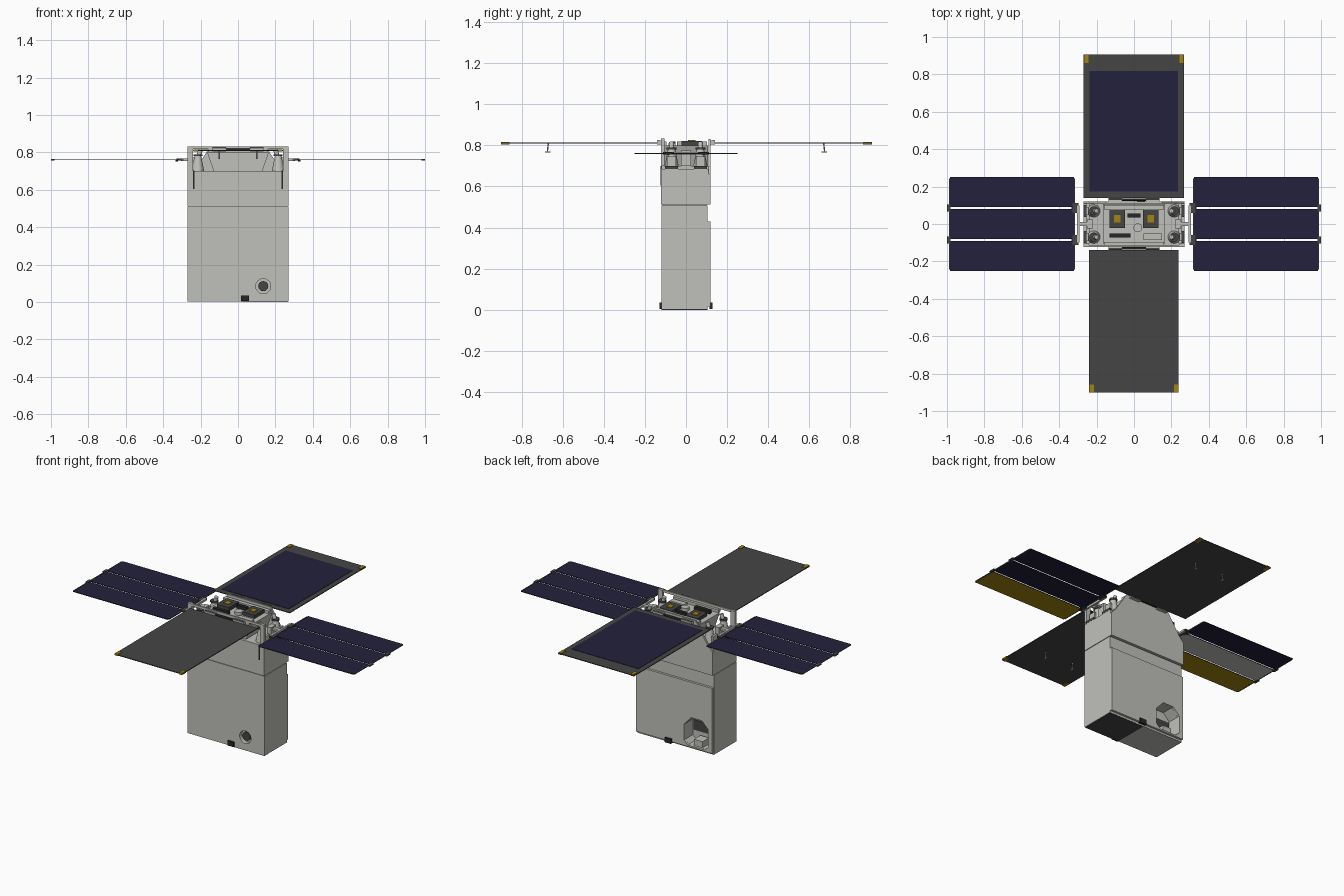
import bpy, bmesh, math
from mathutils import Vector

cube = bpy.data.objects.get("Cube")
if cube:
    bpy.data.objects.remove(cube, do_unlink=True)


def material(name, r, g, b):
    m = bpy.data.materials.new(name)
    m.use_nodes = True
    m.diffuse_color = (r, g, b, 1)
    m.node_tree.nodes["Principled BSDF"].inputs["Base Color"].default_value = (r, g, b, 1)
    return m


SHELL = material("pale_grey_metal", 0.53, 0.53, 0.50)
DARK = material("dark_grey", 0.06, 0.06, 0.06)
NAVY = material("solar_navy", 0.016, 0.015, 0.045)
GOLD = material("gold", 0.36, 0.23, 0.005)
BLACK = material("black_fitting", 0.02, 0.02, 0.02)


def finish(name, bm, mats):
    bmesh.ops.recalc_face_normals(bm, faces=bm.faces)
    me = bpy.data.meshes.new(name)
    bm.to_mesh(me)
    bm.free()
    for m in mats:
        me.materials.append(m)
    ob = bpy.data.objects.new(name, me)
    bpy.context.collection.objects.link(ob)
    return ob


def box(name, x, y, z, mat=SHELL, under=None):
    """Box from (min, max) ranges; 'under' colours the downward face."""
    bm = bmesh.new()
    bmesh.ops.create_cube(bm, size=1)
    for v in bm.verts:
        v.co = Vector([r[0] if c < 0 else r[1] for c, r in zip(v.co, (x, y, z))])
    ob = finish(name, bm, [mat, under or mat])
    for p in ob.data.polygons:
        p.material_index = 1 if p.normal.z < -0.5 else 0
    return ob


def slab(name, outline, y, mat=SHELL):
    """Extrude an x-z outline along y."""
    bm = bmesh.new()
    f = bm.faces.new([bm.verts.new((px, y[0], pz)) for px, pz in outline])
    r = bmesh.ops.extrude_face_region(bm, geom=[f])
    moved = [v for v in r["geom"] if isinstance(v, bmesh.types.BMVert)]
    bmesh.ops.translate(bm, verts=moved, vec=(0, y[1] - y[0], 0))
    return finish(name, bm, [mat])


def rod(name, a, b, r, mat=SHELL, r2=None, sides=20):
    """Cylinder or cone between two points."""
    a, b = Vector(a), Vector(b)
    bm = bmesh.new()
    bmesh.ops.create_cone(bm, cap_ends=True, segments=sides, radius1=r,
                          radius2=r if r2 is None else r2, depth=(b - a).length)
    q = (b - a).to_track_quat("Z", "Y")
    for v in bm.verts:
        v.co = q @ v.co + (a + b) / 2
    return finish(name, bm, [mat])


def cut(target, cutter):
    m = target.modifiers.new("cut", "BOOLEAN")
    m.operation = "DIFFERENCE"
    m.solver = "EXACT"
    m.object = cutter
    cutter.hide_render = True
    cutter.hide_viewport = True
    cutter.display_type = "WIRE"


def around(c, h):
    return (c - h, c + h)


# Lower body with a round front port and a chamfered back window
body = box("lower_body", (-0.27, 0.27), (-0.12, 0.105), (0.003, 0.508))
cover = box("back_cover", (-0.268, 0.268), (0.1055, 0.12), (0.015, 0.43))
cut(body, rod("port_cutter", (0.135, -0.2, 0.085), (0.135, -0.095, 0.085), 0.04, sides=32))
window = [(-0.24, 0.05), (-0.215, 0.025), (-0.095, 0.025), (-0.07, 0.05),
          (-0.07, 0.15), (-0.12, 0.205), (-0.195, 0.205), (-0.24, 0.16)]
opening = slab("window_cutter", window, (0.03, 0.2))
cut(body, opening)
cut(cover, opening)
rod("port_lens", (0.135, -0.108, 0.085), (0.135, -0.09, 0.085), 0.027, DARK)
box("window_back_panel", (-0.235, -0.075), (0.029, 0.034), (0.085, 0.15), DARK)
box("window_instrument", (-0.19, -0.13), (0.04, 0.105), (0.026, 0.065))
box("bottom_plate", (0.02, 0.268), (-0.118, 0.104), (0, 0.004), DARK)
for y in (-0.122, 0.122):
    box("bottom_connector", around(0.038, 0.022), around(y, 0.008), (0.005, 0.035), BLACK)

# Upper body section, above a thin seam
box("seam_core", (-0.266, 0.266), (-0.116, 0.102), (0.506, 0.514), DARK)
box("upper_body", (-0.27, 0.27), (-0.117, 0.11), (0.512, 0.65))
box("upper_deck", (-0.24, 0.24), (-0.117, 0.112), (0.65, 0.70))
box("front_plate", (-0.27, 0.27), (-0.122, -0.117), (0.512, 0.70))
box("front_top_bar", (-0.27, 0.27), (-0.122, -0.112), (0.818, 0.833))
slab("back_plate", [(-0.27, 0.512), (0.27, 0.512), (0.27, 0.66), (0.235, 0.70),
                    (0.15, 0.83), (-0.15, 0.83), (-0.235, 0.70), (-0.27, 0.66)],
     (0.11, 0.12))

# Instrument block on the deck
slab("instrument_block", [(-0.13, 0.70), (0.13, 0.70), (0.165, 0.80), (-0.165, 0.80)],
     (-0.105, 0.108))
for y in (-0.108, 0.09):
    box("block_rail", (-0.16, 0.16), around(y, 0.012), (0.80, 0.818))
box("deck_latch_long", around(-0.075, 0.055), around(-0.062, 0.011), (0.80, 0.82), BLACK)
box("deck_latch_short", around(0, 0.036), around(0.046, 0.01), (0.80, 0.822), BLACK)
rod("deck_sensor", (0.02, -0.02, 0.80), (0.02, -0.02, 0.82), 0.024)
box("deck_module", around(0.1, 0.05), around(-0.068, 0.017), (0.80, 0.812))

for s in (-1, 1):
    box("front_post", around(s * 0.255, 0.015), (-0.122, -0.105), (0.70, 0.833))
    box("side_rail", around(s * 0.262, 0.008), (-0.117, 0.11), (0.65, 0.685))
    box("patch_antenna", around(s * 0.09, 0.042), around(0.028, 0.05), (0.80, 0.822), DARK)
    box("patch_centre", around(s * 0.09, 0.017), around(0.028, 0.019), (0.822, 0.826), GOLD)
    box("front_slot", around(s * 0.236, 0.004), (-0.124, -0.121), (0.605, 0.70), BLACK)
    # Deployment fittings at the four corners
    for y in (-0.07, 0.07):
        rod("corner_strut", (s * 0.235, y, 0.70), (s * 0.2, y, 0.815), 0.012)
        rod("corner_cone", (s * 0.215, y, 0.70), (s * 0.215, y, 0.78), 0.034, r2=0.018)
        rod("corner_cap", (s * 0.215, y, 0.78), (s * 0.215, y, 0.79), 0.024, DARK)
        box("side_bracket", around(s * 0.262, 0.009), around(y, 0.032), (0.685, 0.70), DARK)
        box("bracket_ear", around(s * 0.25, 0.006), around(y, 0.022), (0.70, 0.745))

# Three-strip side wings
STRIPS = ((-0.25, -0.09), (-0.08, 0.08), (0.09, 0.25))
for s, side in ((-1, "right"), (1, "left")):
    unders = (GOLD, SHELL if s < 0 else NAVY, NAVY)
    for span, under in zip(STRIPS, unders):
        box(side + "_wing_strip", sorted((s * 0.32, s * 0.985)), span, (0.759, 0.763), NAVY, under)
        for x in (0.3175, 0.9875):
            box(side + "_strip_edge", around(s * x, 0.0025),
                (span[0] + 0.008, span[1] - 0.008), (0.758, 0.764), DARK)
    for y in (-0.085, 0.085):
        box(side + "_inner_hinge", around(s * 0.312, 0.016), around(y, 0.026), (0.756, 0.767), DARK)
        box(side + "_outer_hinge", around(s * 0.991, 0.009), around(y, 0.018), (0.757, 0.765), DARK)
        rod(side + "_hinge_pin", (s * 0.32, y, 0.757), (s * 0.335, y, 0.757), 0.006, BLACK)
    box(side + "_root_bar", around(s * 0.298, 0.006), (-0.1, 0.1), (0.755, 0.768))
    box(side + "_wing_arm", sorted((s * 0.235, s * 0.3)), around(0, 0.011), (0.753, 0.767))
    box(side + "_arm_mount", around(s * 0.235, 0.015), around(0, 0.025), (0.70, 0.775))

# Front and back panels, with gold corner tabs and hinges
box("front_panel", (-0.24, 0.237), (-0.90, -0.14), (0.808, 0.813), DARK)
box("back_panel", (-0.27, 0.266), (0.14, 0.905), (0.808, 0.813), DARK)
box("back_panel_cells", (-0.238, 0.234), (0.175, 0.818), (0.813, 0.815), NAVY)
for s in (-1, 1):
    for x, y in ((0.226, -0.88), (0.253, 0.883)):
        box("corner_tab", around(s * x, 0.011), around(y, 0.021), (0.805, 0.817), GOLD)
    for y in (-0.128, 0.128):
        box("panel_hinge", around(s * 0.1, 0.036), around(y, 0.014), (0.805, 0.824))
        rod("hinge_barrel", (s * 0.065, y * 1.04, 0.82), (s * 0.135, y * 1.04, 0.82), 0.007, DARK)
    rod("hinge_shaft", (-0.13, s * 0.13, 0.815), (0.13, s * 0.13, 0.815), 0.006, BLACK)
    # Small wire clips below the panels
    for x in (-0.1, 0.1):
        rod("panel_clip", (x, s * 0.67, 0.81), (x, s * 0.675, 0.765), 0.003, sides=8)
        rod("panel_clip_foot", (x, s * 0.66, 0.768), (x, s * 0.685, 0.768), 0.003, sides=8)

# Smooth the round parts only
for ob in bpy.context.scene.objects:
    if ob.type == "MESH" and ob.name.split(".")[0] in (
            "corner_cone", "corner_strut", "hinge_barrel", "hinge_shaft", "deck_sensor", "port_lens"):
        for p in ob.data.polygons:
            p.use_smooth = len(p.vertices) == 4
        bpy.context.view_layer.objects.active = ob
        bpy.ops.object.select_all(action="DESELECT")
        ob.select_set(True)
        bpy.ops.object.shade_smooth_by_angle(angle=math.radians(35))
